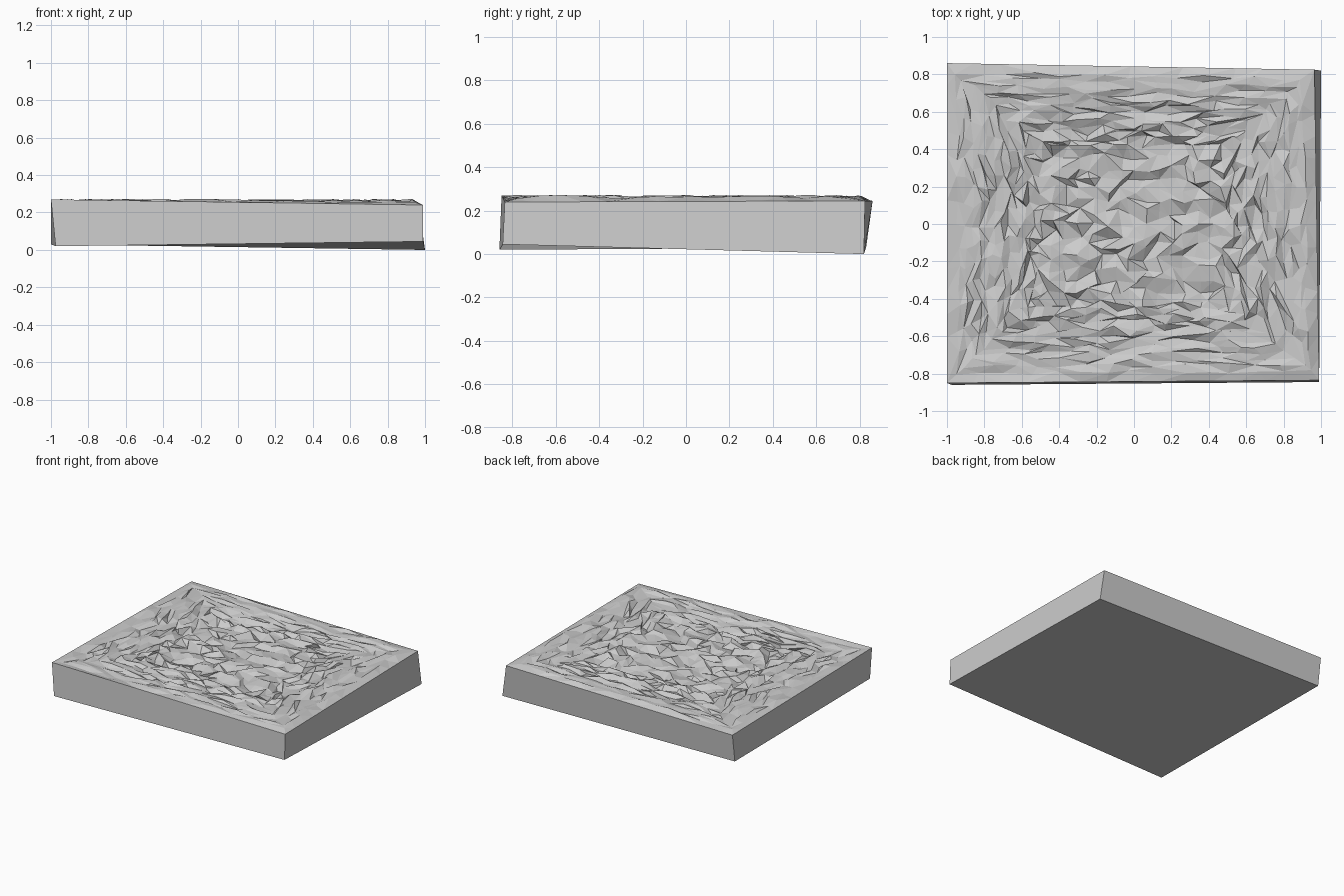
import bpy, bmesh, math, random
from mathutils import Vector

random.seed(7)
cube = bpy.data.objects.get("Cube")
if cube:
    bpy.data.objects.remove(cube, do_unlink=True)

# One plain stone grey
stone = bpy.data.materials.new("stone grey")
stone.use_nodes = True
stone.diffuse_color = (0.6, 0.6, 0.6, 1)
bsdf = next(n for n in stone.node_tree.nodes if n.type == 'BSDF_PRINCIPLED')
bsdf.inputs["Base Color"].default_value = (0.6, 0.6, 0.6, 1)
bsdf.inputs["Roughness"].default_value = 0.8

# Slightly crooked slab corners: front left, front right, back right, back left
TOP = [Vector(c) for c in ((-1, -.85, .27), (.99, -.835, .24), (.965, .825, .245), (-1, .86, .245))]
BASE = [Vector(c) for c in ((-.975, -.86, .02), (.99, -.845, .045), (1, .82, 0), (-1, .83, .03))]
SEG = 14          # segments along each side of a ring
RINGS = [1, .94] + [.90 - i * .04 for i in range(10)] + [.5]


def make_object(name, bm):
    bmesh.ops.recalc_face_normals(bm, faces=bm.faces)
    mesh = bpy.data.meshes.new(name)
    bm.to_mesh(mesh)
    bm.free()
    mesh.materials.append(stone)
    ob = bpy.data.objects.new(name, mesh)
    bpy.context.collection.objects.link(ob)
    return ob


def rough_point(u, v, s):
    """Point of the top at u, v in -1..1; s is the ring scale, 1 at the rim."""
    a, b = (u + 1) / 2, (v + 1) / 2
    p = TOP[0].lerp(TOP[1], a).lerp(TOP[3].lerp(TOP[2], a), b)
    if s == 1:
        return p
    # Shallow dish with chipped bumps that grow towards the middle
    depth = min(1, (1 - s) / .5)
    amp = .009 + .016 * depth
    along, across = .028, .010 + .012 * depth
    if abs(u) > abs(v):
        along, across = across, along
    p.x += random.uniform(-along, along)
    p.y += random.uniform(-across, across)
    p.z = min(.276, .263 - .016 * depth + random.uniform(-amp, amp))
    return p


# Slab body: four sides and the underside
bm = bmesh.new()
top = [bm.verts.new(c) for c in TOP]
base = [bm.verts.new(c) for c in BASE]
for i in range(4):
    j = (i + 1) % 4
    bm.faces.new((base[i], base[j], top[j], top[i]))
bm.faces.new(base[::-1])
make_object("slab_body", bm)

# Chipped top: nested square rings around a centre grid
bm = bmesh.new()
loops = []
steps = [-1 + 2 * i / SEG for i in range(SEG)]
square = ([(t, -1) for t in steps] + [(1, t) for t in steps]
          + [(-t, 1) for t in steps] + [(-1, -t) for t in steps])
for s in RINGS:
    loops.append([bm.verts.new(rough_point(u * s, v * s, s)) for u, v in square])
count = len(square)
for outer, inner in zip(loops, loops[1:]):
    for i in range(count):
        j = (i + 1) % count
        if random.random() < .5:
            bm.faces.new((outer[i], outer[j], inner[j]))
            bm.faces.new((outer[i], inner[j], inner[i]))
        else:
            bm.faces.new((outer[i], outer[j], inner[i]))
            bm.faces.new((outer[j], inner[j], inner[i]))

# Centre grid shares its border with the innermost ring
grid = {}
for (u, v), vert in zip(square, loops[-1]):
    grid[round((u + 1) * SEG / 2), round((v + 1) * SEG / 2)] = vert
for i in range(SEG + 1):
    for j in range(SEG + 1):
        if (i, j) not in grid:
            grid[i, j] = bm.verts.new(rough_point(i / SEG - .5, j / SEG - .5, .5))
for i in range(SEG):
    for j in range(SEG):
        a, b, c, d = grid[i, j], grid[i + 1, j], grid[i + 1, j + 1], grid[i, j + 1]
        if random.random() < .5:
            a, b, c, d = b, c, d, a
        bm.faces.new((a, b, c))
        bm.faces.new((a, c, d))
make_object("chipped_top", bm)
